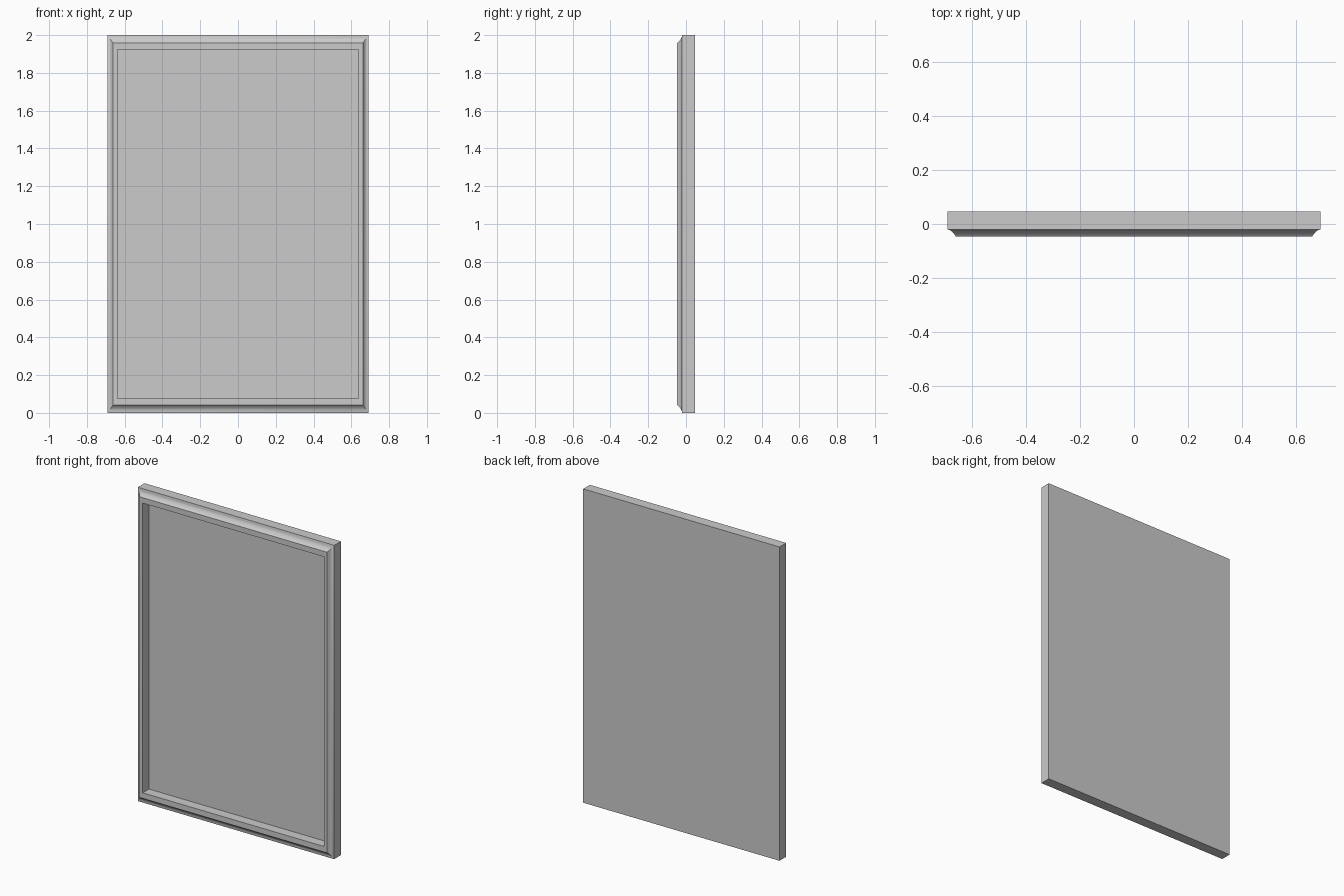
import bpy, bmesh

if "Cube" in bpy.data.objects:
    bpy.data.objects.remove(bpy.data.objects["Cube"])

Z0 = 1.0
# Section of the frame: x inset, z inset, depth y (back to front, then into recess)
PROFILE = [
    (0.0, 0.0, 0.047),
    (0.0, 0.0, -0.020),
    (0.010, 0.013, -0.0235),
    (0.018, 0.024, -0.029),
    (0.025, 0.034, -0.037),
    (0.031, 0.042, -0.047),
    (0.053, 0.077, -0.047),
    (0.053, 0.077, 0.016),
]
HALF_W, HALF_H = 0.692, 1.0


def ring(bm, dx, dz, y):
    w, h = HALF_W - dx, HALF_H - dz
    return [bm.verts.new((sx * w, y, Z0 + sz * h))
            for sx, sz in ((-1, -1), (1, -1), (1, 1), (-1, 1))]


# Framed panel: mitred moulding around a recessed flat face, closed back
bm = bmesh.new()
rings = [ring(bm, *p) for p in PROFILE]
for a, b in zip(rings, rings[1:]):
    for i in range(4):
        j = (i + 1) % 4
        bm.faces.new((a[i], a[j], b[j], b[i]))
bm.faces.new(rings[0])
bm.faces.new(rings[-1])
bmesh.ops.recalc_face_normals(bm, faces=bm.faces)
mesh = bpy.data.meshes.new("framed_panel")
bm.to_mesh(mesh)
bm.free()
panel = bpy.data.objects.new("framed_panel", mesh)
bpy.context.collection.objects.link(panel)

# Smooth the cove, keep mitres and steps sharp
bpy.context.view_layer.objects.active = panel
panel.select_set(True)
bpy.ops.object.shade_smooth_by_angle(angle=0.45)
